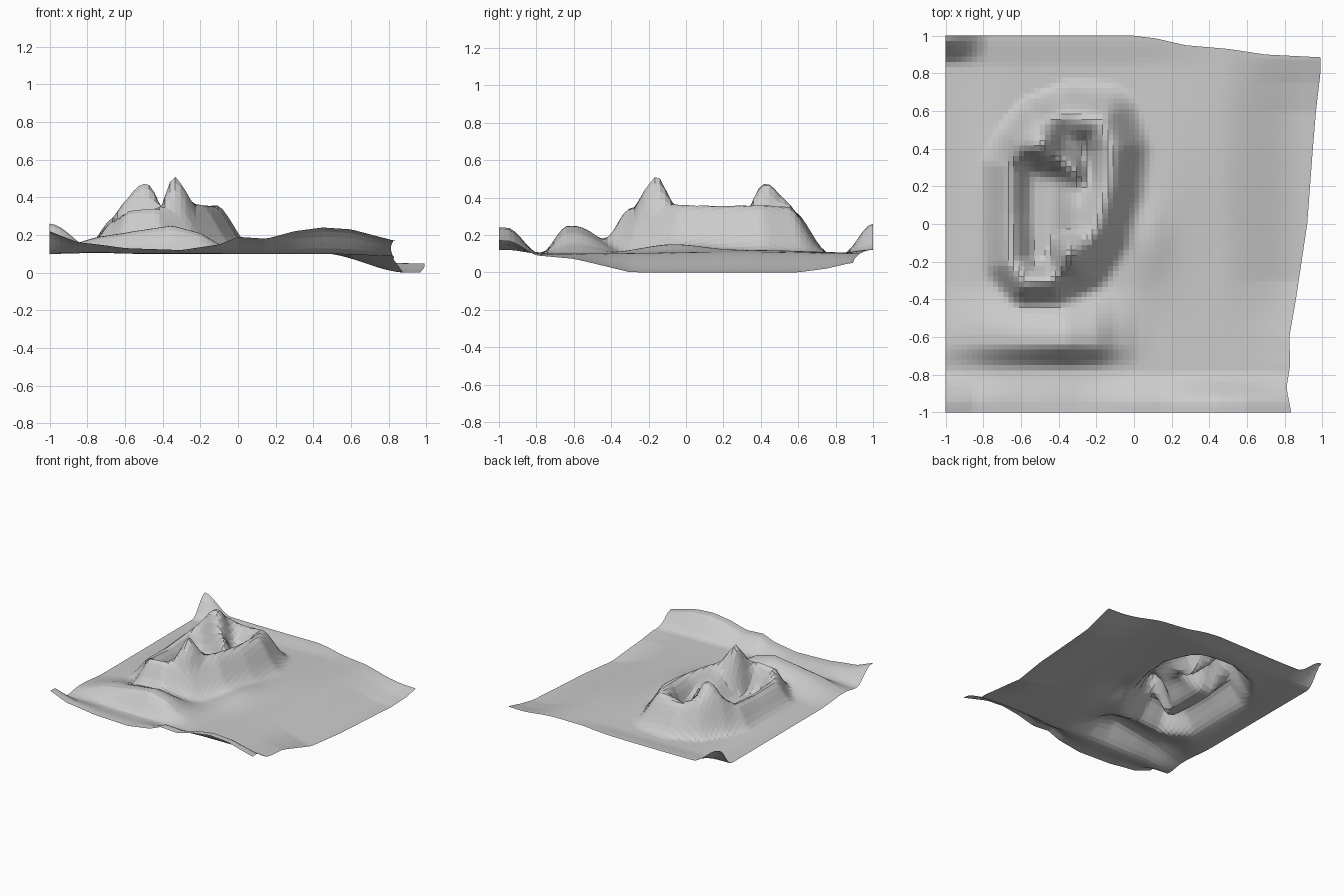
import bpy, bmesh, math
from mathutils import Vector

if "Cube" in bpy.data.objects:
    bpy.data.objects.remove(bpy.data.objects["Cube"])

N = 72  # grid resolution


def lerp_curve(pts, t):
    if t <= pts[0][0]:
        return pts[0][1]
    for (a, va), (b, vb) in zip(pts, pts[1:]):
        if t <= b:
            return va + (vb - va) * (t - a) / (b - a)
    return pts[-1][1]


def smooth(a, b, t):
    t = max(0.0, min(1.0, (t - a) / (b - a)))
    return t * t * (3 - 2 * t)


def bump(x, y, cx, cy, sx, sy):
    return math.exp(-((x - cx) / sx) ** 2 - ((y - cy) / sy) ** 2)


# Border curves: right edge x by y, back edge y by x, rim heights
RIGHT = [(-1, .835), (-.87, .81), (-.75, .83), (-.6, .825), (-.4, .86), (0, .92), (.4, .95), (.88, .99)]
BACK = [(-1, 1), (0, 1), (.12, .985), (.27, .95), (.5, .93), (.7, .9), (1, .885)]
FRONT_Z = [(-1, .22), (-.85, .16), (-.6, .13), (-.3, .12), (-.1, .15), (0, .19), (.15, .18),
           (.3, .22), (.45, .24), (.6, .23), (.83, .17)]
RIGHT_Z = [(-1, .1), (-.75, .085), (-.6, .07), (-.3, .0), (.6, .0), (.75, .02), (.88, .05)]
SHELF_Z = [(-1, .02), (-.9, .04), (-.75, .075), (-.55, .12), (-.35, .15), (-.2, .11), (-.1, .05), (.02, .01), (.1, 0)]

# Crest of the crater rim: x, y, height
CREST = [Vector(p) for p in (
    (-.66, .3, .29), (-.66, .05, .27), (-.65, -.2, .28), (-.57, -.31, .33), (-.44, -.3, .34),
    (-.32, -.2, .38), (-.2, -.02, .36), (-.14, .2, .355), (-.12, .4, .36), (-.17, .54, .35),
    (-.35, .58, .32), (-.5, .54, .34), (-.6, .42, .34))]


def crest_info(x, y):
    """Signed distance to the crest (inside positive) and crest height."""
    best, inside, wsum, zsum = 9.0, False, 0.0, 0.0
    p = Vector((x, y))
    for i, b in enumerate(CREST):
        a = CREST[i - 1]
        d2 = b.xy - a.xy
        t = max(0, min(1, (p - a.xy).dot(d2) / d2.length_squared))
        d = (p - a.xy - d2 * t).length
        best = min(best, d)
        w = 1 / (d + .01) ** 3
        wsum += w
        zsum += w * (a.z + (b.z - a.z) * t)
        if (a.y > y) != (b.y > y) and x < a.x + (y - a.y) / (b.y - a.y) * (b.x - a.x):
            inside = not inside
    return (best if inside else -best), zsum / wsum


def height(x, y):
    # Plain with sinking right side
    z = .1 + (lerp_curve(RIGHT_Z, y) - .1) * smooth(.45, .9, x)
    z += .04 * bump(x, y, .08, -.08, .12, .22) + .02 * bump(x, y, .2, .3, .3, .5)
    # Raised front edge and curled back left corner
    edge = smooth(-.78, -.96, y)
    z += (lerp_curve(FRONT_Z, x) - .1) * edge
    z += .14 * smooth(-.76, -1, x) * smooth(.84, 1, y) + .02 * smooth(.82, 1, y) * smooth(.5, 0, x)
    # Shelf in front of the mound
    z += lerp_curve(SHELF_Z, x) * smooth(-.78, -.63, y) * smooth(-.3, -.6, y)
    z += .035 * bump(x, y, -.75, .0, .12, .6)
    # Mound flanks, crater wall and floor
    d, crest = crest_info(x, y)
    if d < 0:
        width = .17 + .07 * smooth(-.6, -.1, x)
        f = smooth(width, 0, -d) ** 1.3
        z += (max(crest - z, 0)) * f
    else:
        floor = .15 + .13 * smooth(-.46, -.28, x)
        floor -= .12 * bump(x, y, -.27, .33, .09, .15)
        z = crest + (floor - crest) * smooth(.0, .13, d)
        # Ridge across the crater
        r = y - (.4 - .6 * (x + .5))
        z += .14 * math.exp(-(r / .07) ** 2) * smooth(-.22, -.32, x) * smooth(0, .08, d)
    # Sharp spike and rounded back peak
    r = math.hypot(x + .34, (y + .155) * .9)
    z += max(0, .53 - z) * max(0, 1 - r / .11) ** 1.1
    z += max(0, .475 - z) * bump(x, y, -.49, .43, .1, .1)
    return z


# Terrain sheet
bm = bmesh.new()
rows = []
for j in range(N + 1):
    row = []
    for i in range(N + 1):
        u, v = 2 * i / N - 1, 2 * j / N - 1
        right = lerp_curve(RIGHT, v)
        x = u if u < .2 else .2 + (u - .2) * (right - .2) / .8
        back = lerp_curve(BACK, x)
        y = v if v < .6 else .6 + (v - .6) * (back - .6) / .4
        row.append(bm.verts.new((x, y, height(x, y))))
    rows.append(row)
for j in range(N):
    for i in range(N):
        bm.faces.new((rows[j][i], rows[j][i + 1], rows[j + 1][i + 1], rows[j + 1][i]))
low = min(v.co.z for v in bm.verts)
for v in bm.verts:
    v.co.z -= low

mesh = bpy.data.meshes.new("terrain")
bm.to_mesh(mesh)
bm.free()
bpy.context.collection.objects.link(bpy.data.objects.new("terrain", mesh))
